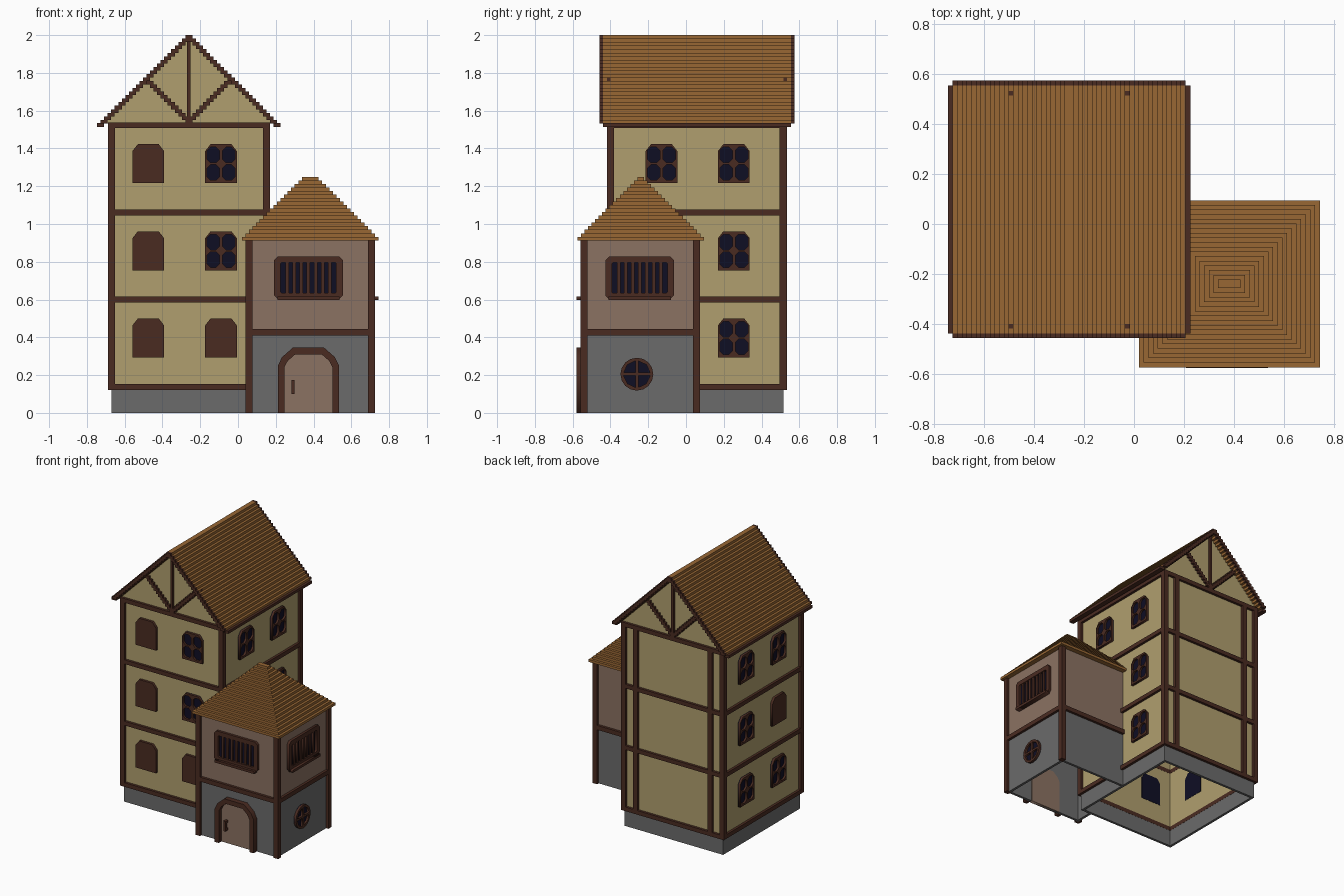
import bpy, bmesh, math
from mathutils import Matrix, Vector

if "Cube" in bpy.data.objects:
    bpy.data.objects.remove(bpy.data.objects["Cube"])

V = 2 / 107  # grid step of the blocky style


def material(name, rgb):
    m = bpy.data.materials.new(name)
    lin = [((c / 255 + 0.055) / 1.055) ** 2.4 for c in rgb]
    m.diffuse_color = (*lin, 1)
    m.use_nodes = True
    m.node_tree.nodes["Principled BSDF"].inputs["Base Color"].default_value = m.diffuse_color
    return m


PLASTER = material("tan_plaster", (176, 159, 110))
TIMBER = material("dark_timber", (74, 43, 33))
TILES = material("orange_roof_tiles", (152, 103, 52))
STONE = material("grey_stone", (107, 107, 107))
CLAY = material("mauve_clay", (139, 114, 98))
GLASS = material("dark_blue_glass", (15, 14, 36))


def finish(name, mesh, mat):
    mesh.materials.clear()
    mesh.materials.append(mat)
    ob = bpy.data.objects.new(name, mesh)
    bpy.context.collection.objects.link(ob)
    return ob


def boxes(name, mat, items):
    """One object from boxes given as (x0, x1, y0, y1, z0, z1)."""
    bm = bmesh.new()
    for x0, x1, y0, y1, z0, z1 in items:
        mid = Vector(((x0 + x1) / 2, (y0 + y1) / 2, (z0 + z1) / 2))
        mat4 = Matrix.Translation(mid) @ Matrix.Diagonal((x1 - x0, y1 - y0, z1 - z0, 1))
        bmesh.ops.create_cube(bm, size=1, matrix=mat4)
    mesh = bpy.data.meshes.new(name)
    bm.to_mesh(mesh)
    bm.free()
    return finish(name, mesh, mat)


def ring(x0, x1, y0, y1, z0, z1, t):
    return [(x0, x1, y0, y0 + t, z0, z1), (x0, x1, y1 - t, y1, z0, z1),
            (x0, x0 + t, y0 + t, y1 - t, z0, z1), (x1 - t, x1, y0 + t, y1 - t, z0, z1)]


DIRS = {"front": ((1, 0), (0, -1)), "back": ((-1, 0), (0, 1)),
        "right": ((0, 1), (1, 0)), "left": ((0, -1), (-1, 0))}


def plate(name, mat, side, plane, centre, z, loops, d0, d1):
    """Flat outline (inner loops are holes) on a wall, from depth d0 to d1 outward."""
    (ux, uy), (nx, ny) = DIRS[side]
    cu = bpy.data.curves.new(name, "CURVE")
    cu.dimensions, cu.fill_mode, cu.extrude = "2D", "BOTH", (d1 - d0) / 2
    for pts in loops:
        s = cu.splines.new("POLY")
        s.points.add(len(pts) - 1)
        for p, (a, b) in zip(s.points, pts):
            p.co = (a, b, 0, 1)
        s.use_cyclic_u = True
    tmp = bpy.data.objects.new(name, cu)
    bpy.context.collection.objects.link(tmp)
    dg = bpy.context.evaluated_depsgraph_get()
    mesh = bpy.data.meshes.new_from_object(tmp.evaluated_get(dg))
    bpy.data.objects.remove(tmp)
    d = (d0 + d1) / 2
    pos = (centre, plane + ny * d) if ny else (plane + nx * d, centre)
    mesh.transform(Matrix(((ux, 0, nx, pos[0]), (uy, 0, ny, pos[1]), (0, 1, 0, z), (0, 0, 0, 1))))
    return finish(name, mesh, mat)


def octagon(cx, cy, hx, hy, c):
    return [(cx + sx * a, cy + sy * b) for sx, sy, a, b in (
        (1, -1, hx, hy - c), (1, 1, hx, hy - c), (1, 1, hx - c, hy), (-1, 1, hx - c, hy),
        (-1, 1, hx, hy - c), (-1, -1, hx, hy - c), (-1, -1, hx - c, hy), (1, -1, hx - c, hy))]


# ---- main house shell
X0, X1, Y0, Y1, CX = -0.67, 0.15, -0.40, 0.515, -0.26
boxes("main_stone_base", STONE, ring(X0, X1, Y0, Y1, 0, 0.13, V))
boxes("main_plaster_walls", PLASTER, ring(X0, X1, Y0, Y1, 0.13, 1.52, V))
beams = []
for z in (0.122, 0.584, 1.046, 1.507):
    beams += ring(X0 - V, X1 + V, Y0 - V, Y1 + V, z, z + 0.031, 2 * V + 0.001)
boxes("main_floor_beams", TIMBER, beams)
posts = [(x, x + 2 * V, y, y + 2 * V, 0.122, 1.53)
         for x in (X0 - V, X1 - V) for y in (Y0 - V, Y1 - V)]
posts += [(CX + s * 0.31 - V, CX + s * 0.31 + V, Y1, Y1 + V, 0.122, 1.53) for s in (-1, 1)]
boxes("main_posts", TIMBER, posts)

# ---- gables with timber fan
ZR = 2 - 25 * V
tri = [(-24 * V, 0), (24 * V, 0), (0, 24 * V)]
for side, y in (("front", Y0), ("back", Y1)):
    plate(side + "_gable_wall", PLASTER, side, y, CX, ZR, [tri], -V, 0)
    ya, yb = (y - V, y) if side == "front" else (y, y + V)
    fan = [(CX - V / 2, CX + V / 2, ya, yb, ZR, ZR + 23 * V)]
    for k in range(13):
        for s in (-1, 1):
            c = CX + s * k * V
            fan.append((c - V, c + V, ya, yb, ZR + k * V, ZR + (k + 1) * V))
    boxes(side + "_gable_beams", TIMBER, fan)

# ---- main stepped roof, with dark boards on the ends and eaves
RY0, RY1 = -0.457, 0.575


def courses(y0, y1):
    out = []
    for i in range(25):
        h, z = (25 - i) * V, ZR + i * V
        w = min(2 * V, h)
        out += [(CX - h, CX - h + w, y0, y1, z, z + V), (CX + h - w, CX + h, y0, y1, z, z + V)]
    return out


boxes("main_roof_tiles", TILES, courses(RY0 + V, RY1 - V))
boxes("main_roof_end_boards", TIMBER, courses(RY0, RY0 + V) + courses(RY1 - V, RY1))
boxes("main_roof_eaves", TIMBER,
      [(CX + s * 25 * V - V, CX + s * 25 * V + V, RY0 + V, RY1 - V, ZR - V, ZR + 0.002) for s in (-1, 1)])

# ---- arched windows
half = [(0.084, 0), (0.084, 0.17), (0.055, 0.207)]
arch = half + [(-x, z) for x, z in reversed(half)]
panes = [octagon(sx * 0.041, z, 0.033, 0.041, 0.018) for sx in (-1, 1) for z in (0.057, 0.15)]


def window(side, plane, centre, floor, shutter=False):
    z = 0.293 + 0.4615 * floor
    tag = "%s_window_%d" % (side, floor + 1)
    plate(tag + "_glass", GLASS, side, plane, centre, z, [arch], -V - 0.002, -0.002 if shutter else 0.004)
    plate(tag + ("_shutter" if shutter else "_frame"), TIMBER, side, plane, centre, z,
          [arch] if shutter else [arch] + panes, 0, V)


for f in range(3):
    window("front", Y0, -0.475, f, True)
    window("front", Y0, -0.09, f, f == 0)
    window("left", X0, 0.253, f)
    window("left", X0, -0.13, f, f == 1)
    window("right", X1, 0.253, f)
window("right", X1, -0.13, 2)

# ---- annex walls (open where they meet the main house)
AX0, AX1, AY0, AY1, AT = 0.058, 0.707, -0.541, 0.056, 0.93


def annex(z0, z1):
    return [(AX0, AX1, AY0, AY0 + V, z0, z1), (AX1 - V, AX1, AY0 + V, AY1 - V, z0, z1),
            (X1, AX1, AY1 - V, AY1, z0, z1), (AX0, AX0 + V, AY0 + V, Y0, z0, z1)]


boxes("annex_stone_walls", STONE, annex(0, 0.428))
boxes("annex_clay_walls", CLAY, annex(0.428, AT))
boxes("annex_beams", TIMBER, [
    (AX0 - V, AX1 + V, AY0 - V, AY0, 0.41, 0.443), (AX1, AX1 + V, AY0, AY1 + V, 0.41, 0.443),
    (X1, AX1, AY1, AY1 + V, 0.41, 0.443), (AX0 - V, AX0, AY0, Y0, 0.41, 0.443)])
boxes("annex_posts", TIMBER, [(x, x + 2 * V, y, y + 2 * V, 0, 0.92) for x, y in (
    (AX0 - V, AY0 - V), (AX1 - V, AY0 - V), (AX1 - V, AY1 - V))])

# ---- annex stepped hip roof
tiers = []
for i in range(18):
    hx, hy, z = 0.3625 - i * V, 0.335 - i * V, 1.25 - (18 - i) * V
    box = (0.3825 - hx, 0.3825 + hx, -0.24 - hy, -0.24 + hy, z, z + V)
    tiers += ring(*box, 2 * V) if i < 16 else [box]
boxes("annex_roof_tiles", TILES, tiers)

# ---- barred windows with sills
frame = octagon(0, 0, 0.182, 0.113, 0.02)
hole = octagon(0, 0, 0.147, 0.08, 0.005)
bars = [[(k * 2 * V - V / 2, -0.085), (k * 2 * V + V / 2, -0.085),
         (k * 2 * V + V / 2, 0.085), (k * 2 * V - V / 2, 0.085)] for k in range(-3, 4)]
sill = [(-0.165, -0.118), (0.165, -0.118), (0.165, -0.099), (-0.165, -0.099)]
for side, plane, c in (("front", AY0, 0.373), ("right", AX1, -0.245)):
    tag = "annex_" + side + "_window_"
    plate(tag + "glass", GLASS, side, plane, c, 0.715, [hole], -V - 0.002, 0.003)
    plate(tag + "frame", TIMBER, side, plane, c, 0.715, [frame, hole], 0, V)
    plate(tag + "bars", TIMBER, side, plane, c, 0.715, bars, 0.004, V * 0.8)
    plate(tag + "sill", TIMBER, side, plane, c, 0.715, [sill], 0, 2 * V)

# ---- round window on the annex side
disc = [(0.087 * math.cos(a * math.pi / 8), 0.087 * math.sin(a * math.pi / 8)) for a in range(16)]
quad = [(0.008, 0.008), (0.07, 0.008), (0.05, 0.05), (0.008, 0.07)]
quads = [[(sx * x, sz * z) for x, z in quad] for sx in (-1, 1) for sz in (-1, 1)]
plate("round_window_glass", GLASS, "right", AX1, -0.26, 0.205, [disc], -V - 0.002, 0.004)
plate("round_window_frame", TIMBER, "right", AX1, -0.26, 0.205, [disc] + quads, 0, V)

# ---- door with arched frame and handle
o = [(0.162, 0), (0.162, 0.25), (0.14, 0.295), (0.083, 0.345)]
n = [(0.128, 0), (0.128, 0.24), (0.11, 0.275), (0.07, 0.31)]
mirror = lambda pts: [(-x, z) for x, z in reversed(pts)]
plate("door_panel", CLAY, "front", AY0, 0.373, 0, [n + mirror(n)], -V - 0.002, 0.006)
plate("door_frame", TIMBER, "front", AY0, 0.373, 0,
      [o + mirror(o) + [(-x, z) for x, z in n] + n[::-1]], 0, 2 * V)
boxes("door_handle", TIMBER, [(0.282, 0.300, AY0 - 0.037, AY0 - 0.019, 0.10, 0.175),
                              (0.282, 0.300, AY0 - 0.037, AY0, 0.10, 0.118),
                              (0.282, 0.300, AY0 - 0.037, AY0, 0.157, 0.175)])
